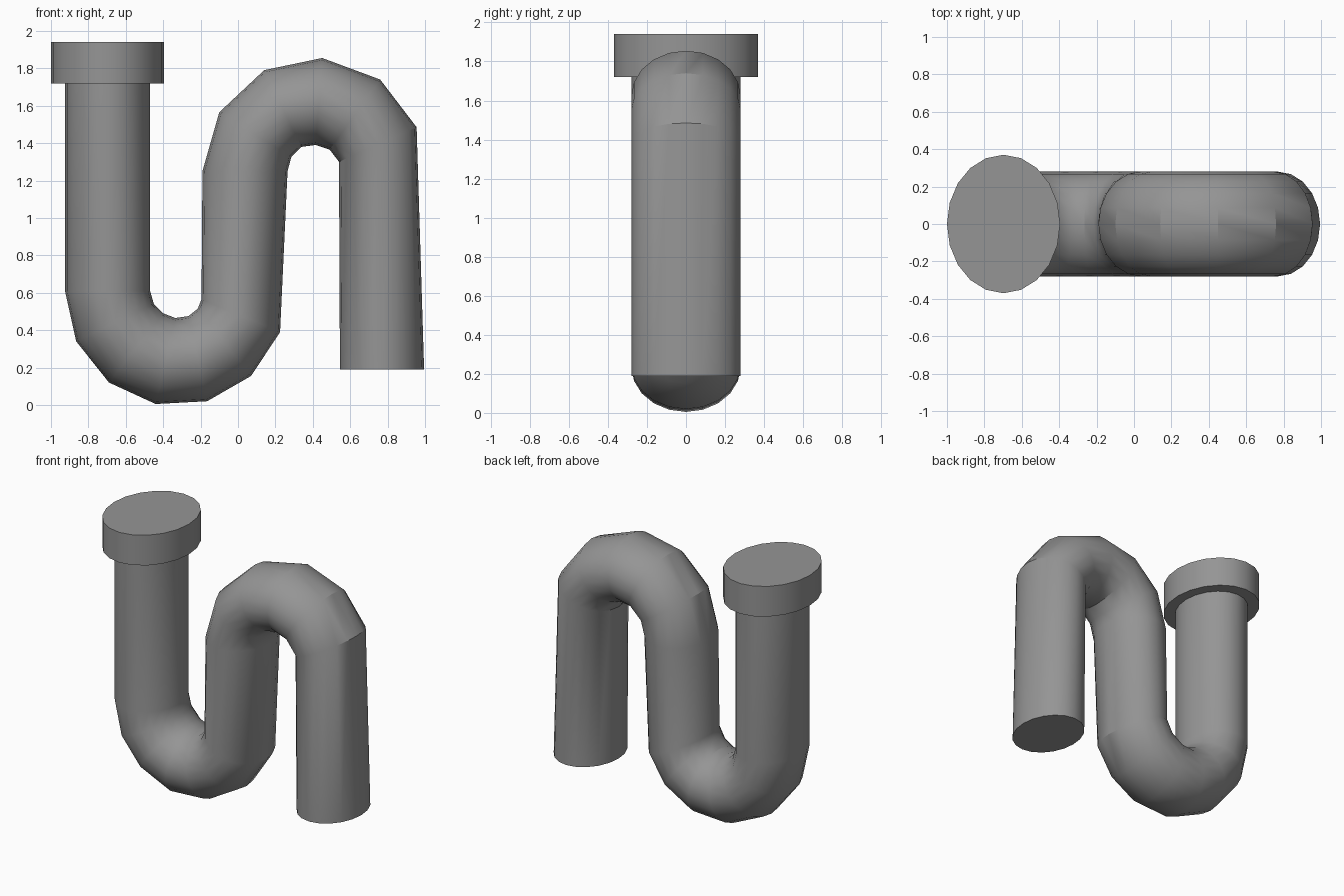
import bpy, bmesh
from math import sin, cos, pi, radians
from mathutils import Vector

SIDES = 20

cube = bpy.data.objects.get("Cube")
if cube:
    bpy.data.objects.remove(cube, do_unlink=True)

# Single grey material
grey = bpy.data.materials.new("pipe_grey")
grey.use_nodes = True
colour = (0.3, 0.3, 0.3, 1)
grey.diffuse_color = colour
grey.node_tree.nodes["Principled BSDF"].inputs["Base Color"].default_value = colour


def loft(name, sections, depth):
    """Skin elliptical rings, each spanning two opposite (x, z) points."""
    bm = bmesh.new()
    rings = []
    for ax, az, bx, bz in sections:
        a, b = Vector((ax, 0, az)), Vector((bx, 0, bz))
        mid, half = (a + b) / 2, (a - b) / 2
        angles = [2 * pi * i / SIDES for i in range(SIDES)]
        rings.append([bm.verts.new(mid + half * cos(t) + Vector((0, depth * sin(t), 0)))
                      for t in angles])
    for low, high in zip(rings, rings[1:]):
        for i in range(SIDES):
            j = (i + 1) % SIDES
            bm.faces.new((low[i], low[j], high[j], high[i]))
    bm.faces.new(rings[0])
    bm.faces.new(rings[-1])
    bmesh.ops.recalc_face_normals(bm, faces=bm.faces)
    mesh = bpy.data.meshes.new(name)
    bm.to_mesh(mesh)
    bm.free()
    mesh.materials.append(grey)
    obj = bpy.data.objects.new(name, mesh)
    bpy.context.collection.objects.link(obj)
    bpy.ops.object.select_all(action='DESELECT')
    obj.select_set(True)
    bpy.context.view_layer.objects.active = obj
    bpy.ops.object.shade_smooth_by_angle(angle=radians(30))
    return obj


# S-bend pipe: down the inlet, round the lower bend, over the upper bend, down the outlet
loft("bent_pipe", [
    (-0.925, 1.73, -0.47, 1.73),
    (-0.925, 0.61, -0.47, 0.61),
    (-0.865, 0.34, -0.45, 0.54),
    (-0.69, 0.12, -0.40, 0.49),
    (-0.44, 0.005, -0.335, 0.465),
    (-0.165, 0.02, -0.265, 0.475),
    (0.07, 0.155, -0.215, 0.515),
    (0.225, 0.39, -0.195, 0.565),
    (0.265, 1.25, -0.19, 1.25),
    (0.285, 1.325, -0.10, 1.565),
    (0.34, 1.38, 0.14, 1.79),
    (0.415, 1.39, 0.45, 1.855),
    (0.49, 1.365, 0.76, 1.74),
    (0.54, 1.30, 0.955, 1.485),
    (0.545, 0.19, 0.995, 0.19),
], 0.28)

# Wide collar closing the inlet
loft("inlet_collar", [(-1.0, 1.72, -0.395, 1.72), (-1.0, 1.94, -0.395, 1.94)], 0.37)
